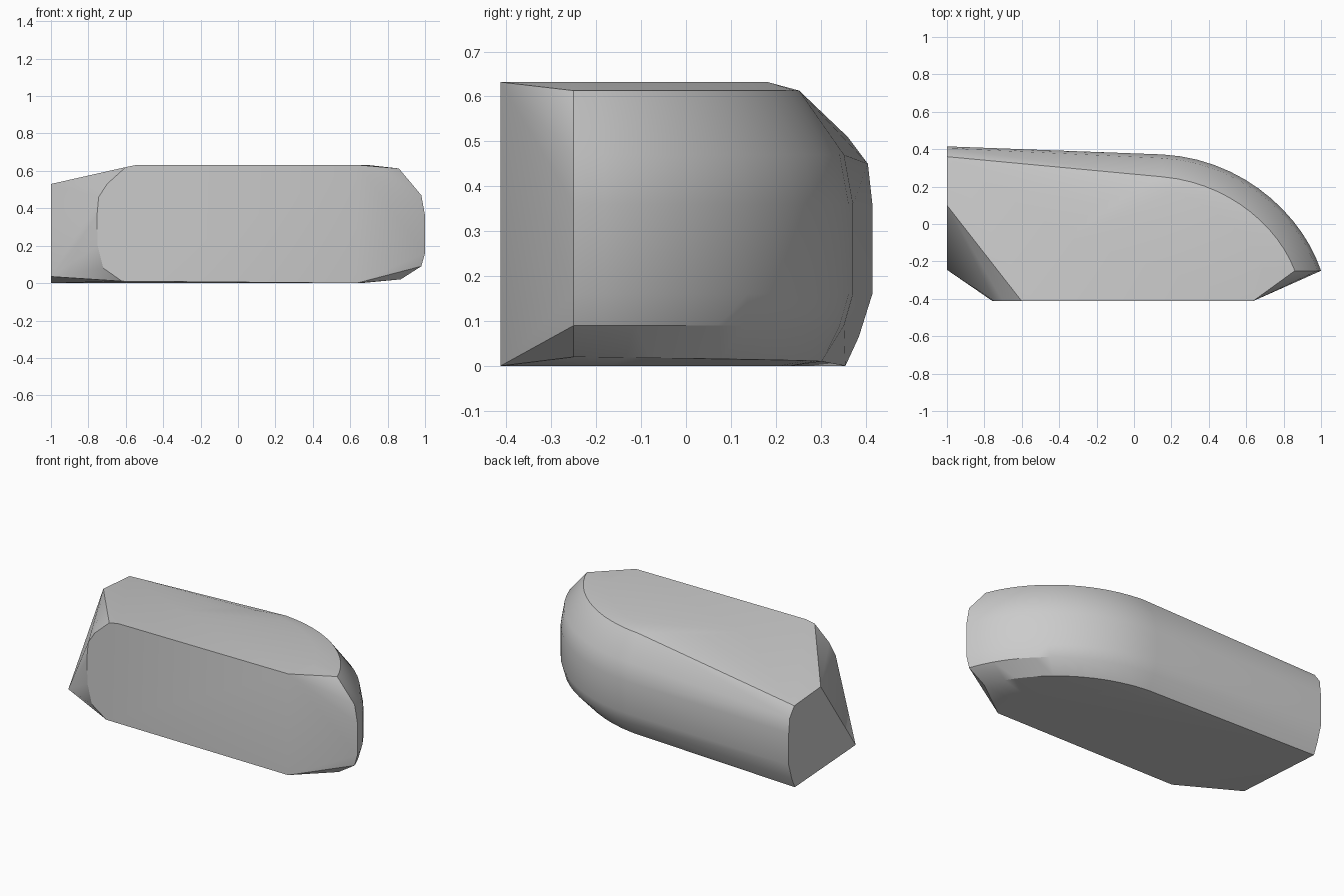
import bpy, bmesh, math
from mathutils import Vector
from mathutils.geometry import interpolate_bezier

cube = bpy.data.objects.get("Cube")
if cube:
    bpy.data.objects.remove(cube, do_unlink=True)

# Plain grey material
grey = bpy.data.materials.new("plain_grey")
grey.use_nodes = True
color = (0.6, 0.6, 0.6, 1)
grey.diffuse_color = color
grey.node_tree.nodes["Principled BSDF"].inputs["Base Color"].default_value = color

points = []

# Rounded nose: a plan curve, pulled in toward a focus at each height
focus = Vector((0.17, -0.25, 0))
plan = interpolate_bezier(Vector((0.15, 0.372, 0)), Vector((0.58, 0.35, 0)),
                          Vector((0.90, 0.05, 0)), Vector((1.0, -0.25, 0)), 14)
for i, p in enumerate(plan):
    t = i / (len(plan) - 1)
    inward = (focus - p).normalized()
    for inset, z in ((0, 0.16), (0, 0.36), (0.02, 0.47), (0.12 + 0.02 * t, 0.613),
                     (0.19 + 0.12 * t, 0.632), (0.02, 0.09),
                     (0.07 + 0.06 * t, 0.01 + 0.01 * t), (0.14 + 0.2 * t, 0)):
        points.append(p + inward * inset + Vector((0, 0, z)))

# Slanted tail end
for y, z in ((0.415, 0.16), (0.415, 0.36), (0.405, 0.45), (0.36, 0.51),
             (0.1, 0.53), (-0.245, 0.035), (0.355, 0), (0.385, 0.065)):
    points.append(Vector((-1, y, z)))

# Flat front panel with a rounded tail edge
for x, z in ((-0.62, 0.01), (-0.72, 0.08), (-0.75, 0.2), (-0.755, 0.35),
             (-0.745, 0.46), (-0.7, 0.53), (-0.6, 0.62), (-0.54, 0.632),
             (0.635, 0.632), (0.635, 0)):
    points.append(Vector((x, -0.413, z)))

# Flat roof edge on the tail side
for x, y in ((-0.35, -0.07), (-0.2, 0.1), (0, 0.18)):
    points.append(Vector((x, y, 0.632)))

# Wrap everything in one convex shell
bm = bmesh.new()
for p in points:
    bm.verts.new(p)
hull = bmesh.ops.convex_hull(bm, input=bm.verts)
loose = {v for v in hull["geom_interior"] + hull["geom_unused"]
         if isinstance(v, bmesh.types.BMVert)}
bmesh.ops.delete(bm, geom=list(loose), context="VERTS")
bmesh.ops.dissolve_limit(bm, angle_limit=math.radians(0.5),
                         verts=bm.verts, edges=bm.edges)
bmesh.ops.recalc_face_normals(bm, faces=bm.faces)
mesh = bpy.data.meshes.new("rounded_shell")
bm.to_mesh(mesh)
bm.free()
mesh.materials.append(grey)
shell = bpy.data.objects.new("rounded_shell", mesh)
bpy.context.collection.objects.link(shell)

# Smooth shading with crisp corners
bpy.ops.object.select_all(action="DESELECT")
shell.select_set(True)
bpy.context.view_layer.objects.active = shell
bpy.ops.object.shade_smooth_by_angle(angle=math.radians(30))
